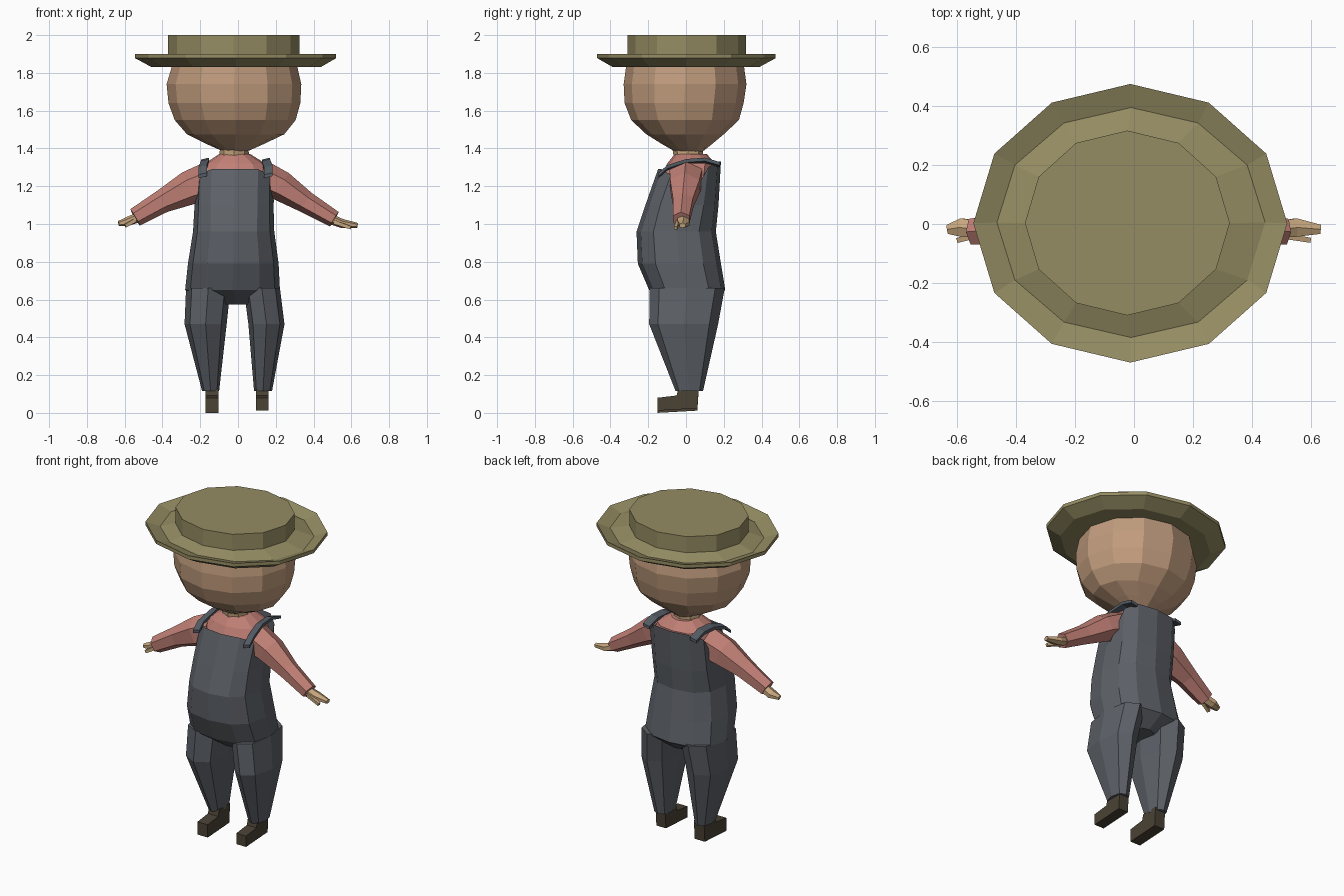
import bpy, bmesh, math
from mathutils import Vector


def material(name, rgb):
    m = bpy.data.materials.new(name)
    m.diffuse_color = (*rgb, 1)
    return m


STRAW = material("straw", (0.30, 0.265, 0.125))
FACE = material("face skin", (0.53, 0.33, 0.205))
SKIN = material("hand skin", (0.58, 0.39, 0.21))
SHIRT = material("shirt pink", (0.53, 0.215, 0.18))
DENIM = material("denim", (0.108, 0.118, 0.135))
STRAP = material("strap denim", (0.09, 0.11, 0.13))
LEATHER = material("shoe leather", (0.068, 0.054, 0.035))


def ring(x0, x1, y0, y1, z, n=12, power=1.0, turn=0.0):
    """Horizontal closed section fitted to an x and y range."""
    pts = []
    for k in range(n):
        a = -math.pi / 2 + 2 * math.pi * k / n + turn
        c, s = math.cos(a), math.sin(a)
        c = math.copysign(abs(c) ** power, c)
        s = math.copysign(abs(s) ** power, s)
        pts.append(Vector(((x0 + x1) / 2 + c * (x1 - x0) / 2,
                           (y0 + y1) / 2 + s * (y1 - y0) / 2, z)))
    return pts


def loft(name, rings, mat, caps=(True, True)):
    """Skin a list of equal-length sections with flat faces."""
    bm = bmesh.new()
    vs = [[bm.verts.new(p) for p in r] for r in rings]
    n = len(rings[0])
    for a, b in zip(vs, vs[1:]):
        for i in range(n):
            j = (i + 1) % n
            bm.faces.new((a[i], a[j], b[j], b[i]))
    if caps[0]:
        bm.faces.new(vs[0][::-1])
    if caps[1]:
        bm.faces.new(vs[-1])
    bmesh.ops.recalc_face_normals(bm, faces=bm.faces)
    me = bpy.data.meshes.new(name)
    bm.to_mesh(me)
    bm.free()
    me.materials.append(mat)
    ob = bpy.data.objects.new(name, me)
    bpy.context.collection.objects.link(ob)
    return ob


def limb(name, stations, mat, n=6):
    """Tube along a path; each station is (centre, depth radius, height radius)."""
    rings = []
    for i, (c, ry, rz) in enumerate(stations):
        a = Vector(stations[max(i - 1, 0)][0])
        b = Vector(stations[min(i + 1, len(stations) - 1)][0])
        d = (b - a).normalized()
        side = Vector((0, 0, 1)).cross(d).normalized()
        up = d.cross(side)
        rings.append([Vector(c) + side * (ry * math.cos(t)) + up * (rz * math.sin(t))
                      for t in (math.pi / n + 2 * math.pi * k / n for k in range(n))])
    return loft(name, rings, mat)


# Straw hat: upturned brim with a valley around the flat crown
loft("hat_brim", [
    ring(-0.36, 0.32, -0.31, 0.31, 1.835),
    ring(-0.46, 0.44, -0.39, 0.39, 1.832),
    ring(-0.545, 0.52, -0.47, 0.475, 1.878),
    ring(-0.545, 0.52, -0.47, 0.475, 1.90),
    ring(-0.465, 0.445, -0.385, 0.395, 1.872),
    ring(-0.37, 0.325, -0.31, 0.317, 1.90)], STRAW)
loft("hat_crown", [ring(-0.37, 0.325, -0.31, 0.317, z) for z in (1.86, 2.0)], STRAW)

# Head and neck
loft("head", [
    ring(-0.08, 0.05, -0.06, 0.09, 1.385),
    ring(-0.17, 0.14, -0.13, 0.14, 1.425),
    ring(-0.27, 0.245, -0.21, 0.20, 1.475),
    ring(-0.335, 0.305, -0.29, 0.28, 1.55),
    ring(-0.368, 0.33, -0.325, 0.305, 1.64),
    ring(-0.378, 0.335, -0.33, 0.32, 1.74),
    ring(-0.345, 0.31, -0.315, 0.305, 1.85)], FACE)
loft("neck", [ring(-0.10, 0.06, -0.06, 0.09, 1.32, 8),
              ring(-0.095, 0.055, -0.075, 0.09, 1.42, 8)], SKIN)

# Shirt body
loft("shirt", [
    ring(-0.19, 0.16, -0.13, 0.13, 1.04, 12, 0.8),
    ring(-0.205, 0.175, -0.125, 0.14, 1.20, 12, 0.8),
    ring(-0.20, 0.17, -0.125, 0.155, 1.27, 12, 0.8),
    ring(-0.175, 0.145, -0.10, 0.155, 1.32, 12, 0.8),
    ring(-0.10, 0.065, -0.06, 0.11, 1.37, 12)], SHIRT)

# Overalls: bib high at front and back, cut low under the arms
bib = ring(-0.225, 0.19, -0.148, 0.185, 1.29, 12, 0.75)
for p in bib:
    side = abs(p.y - 0.018) / 0.167
    p.z = 1.12 if side < 0.2 else (1.29 if p.y < 0 else 1.33) - (0.03 if side < 0.7 else 0)
loft("overalls_body", [
    ring(-0.09, 0.07, -0.10, 0.12, 0.575, 12, 0.8),
    ring(-0.28, 0.222, -0.195, 0.208, 0.65, 12, 0.8),
    ring(-0.265, 0.215, -0.255, 0.185, 0.79, 12, 0.8),
    ring(-0.238, 0.192, -0.262, 0.158, 0.96, 12, 0.8),
    ring(-0.23, 0.188, -0.215, 0.172, 1.10, 12, 0.75),
    bib], DENIM, (True, False))

# Arms and hands follow slightly different poses per side
ARMS = {
    "left": [((-0.15, 0.00, 1.23), 0.10, 0.10), ((-0.26, -0.01, 1.19), 0.095, 0.09),
             ((-0.40, -0.015, 1.12), 0.066, 0.062), ((-0.545, -0.025, 1.035), 0.05, 0.05)],
    "right": [((0.12, 0.00, 1.25), 0.10, 0.09), ((0.23, -0.005, 1.20), 0.09, 0.08),
              ((0.36, -0.015, 1.115), 0.062, 0.058), ((0.51, -0.025, 1.025), 0.05, 0.045)],
}
for name, path in ARMS.items():
    s = -1 if name == "left" else 1
    limb(name + "_sleeve", path, SHIRT)
    x, _, z = path[-1][0]
    tip = 0.632 * s
    limb(name + "_hand", [
        ((x - 0.03 * s, -0.02, z + 0.005), 0.032, 0.027),
        ((x + 0.04 * s, -0.012, z - 0.022), 0.036, 0.024),
        ((tip, -0.018, z - 0.033), 0.018, 0.014)], SKIN)
    limb(name + "_thumb", [
        ((x, -0.04, z - 0.015), 0.015, 0.015),
        ((tip - 0.035 * s, -0.055, z - 0.045), 0.012, 0.012)], SKIN, 4)

# Trouser legs and shoes: hip, knee and ankle spans, then shoe span
LEGS = {
    "left": ((-0.275, -0.04), (-0.283, -0.06), (-0.19, -0.10), (-0.172, -0.102), 0.0),
    "right": ((0.03, 0.222), (0.055, 0.246), (0.085, 0.18), (0.096, 0.162), 0.012),
}
for name, (hip, knee, ankle, shoe, floor) in LEGS.items():
    loft(name + "_trouser_leg", [
        ring(*ankle, -0.055, 0.09, 0.115, 8, 0.85),
        ring(*knee, -0.195, 0.17, 0.47, 8, 0.85),
        ring(*hip, -0.192, 0.205, 0.66, 8, 0.85)], DENIM)
    # L-shaped shoe profile extruded across its width
    outline = [(-0.152, floor), (0.06, floor + 0.012), (0.068, 0.13), (-0.04, 0.13),
               (-0.05, 0.092), (-0.152, 0.08)]
    loft(name + "_shoe", [[Vector((x, y, z)) for y, z in outline] for x in shoe], LEATHER)

# Shoulder straps as thin bands from bib front to back
for name, front, top in (("left", -0.187, -0.175), ("right", 0.160, 0.148)):
    path = [(front, -0.145, 1.265), (front, -0.10, 1.305), (top, 0.0, 1.338),
            (top, 0.10, 1.345), (top, 0.18, 1.322)]
    bands = []
    for x, y, z in path:
        bands.append([Vector((x + dx, y, z + dz)) for dx, dz in
                      ((-0.022, -0.022), (0.022, -0.012), (0.022, 0.006), (-0.022, -0.004))])
    loft(name + "_strap", bands, STRAP)
